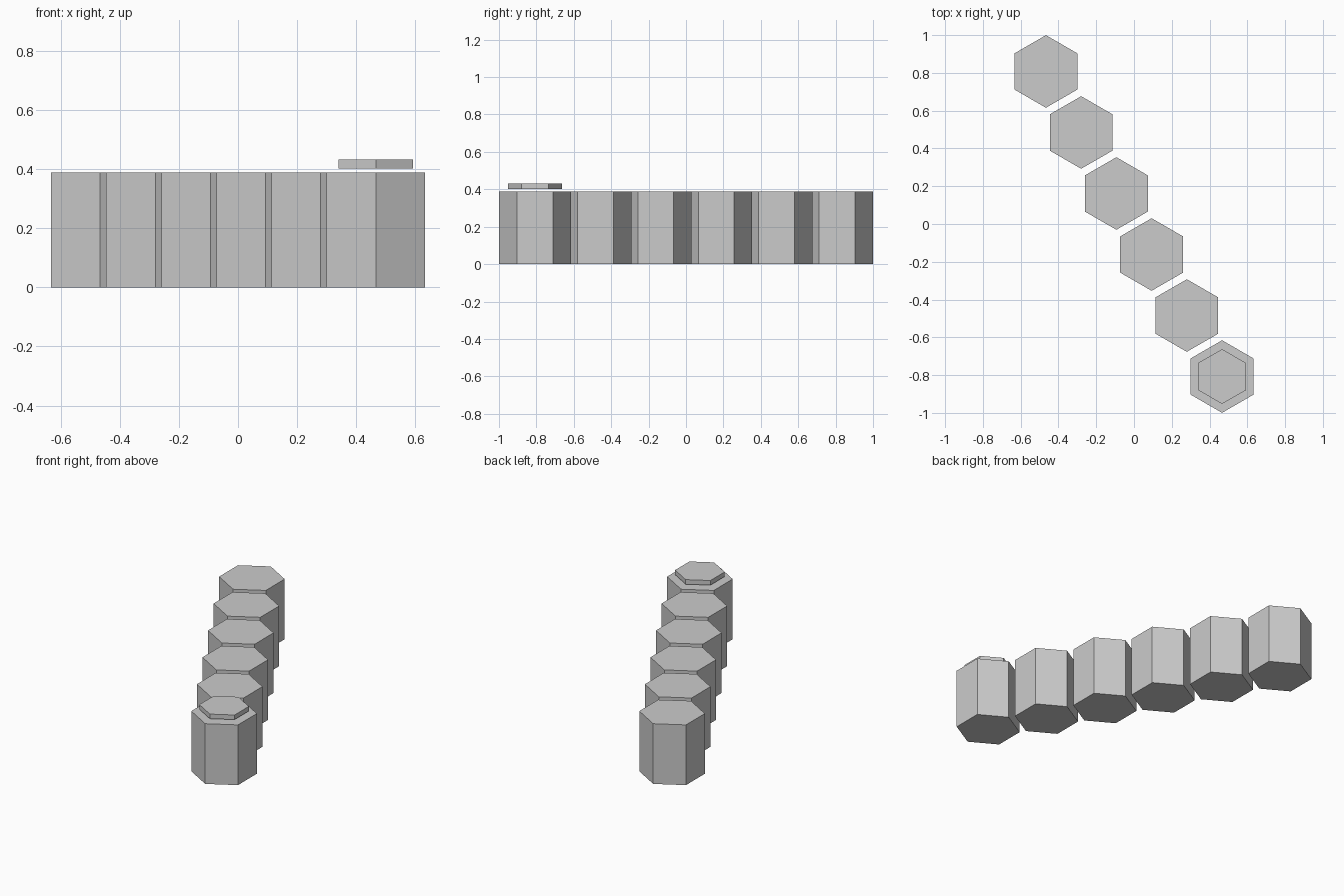
import bpy, math

if "Cube" in bpy.data.objects:
    bpy.data.objects.remove(bpy.data.objects["Cube"])

R = 0.192        # column radius
PITCH = 0.373    # spacing on the hex grid
HEIGHT = 0.388
COUNT = 6


def hex_prism(name, x, y, z0, z1, radius):
    # six-sided prism with corners pointing along y
    bpy.ops.mesh.primitive_cylinder_add(vertices=6, radius=radius, depth=z1 - z0,
                                        location=(x, y, (z0 + z1) / 2))
    obj = bpy.context.object
    obj.name = name
    return obj


# diagonal row of hexagonal columns, back left to front right
for i in range(COUNT):
    t = (i - (COUNT - 1) / 2) * PITCH
    x, y = t * math.cos(math.radians(60)), -t * math.sin(math.radians(60))
    hex_prism(f"hex_column_{i + 1}", x, y, 0, HEIGHT, R)

# thin plate hovering just above the front column
hex_prism("top_plate", x, y, 0.402, 0.432, 0.145)
